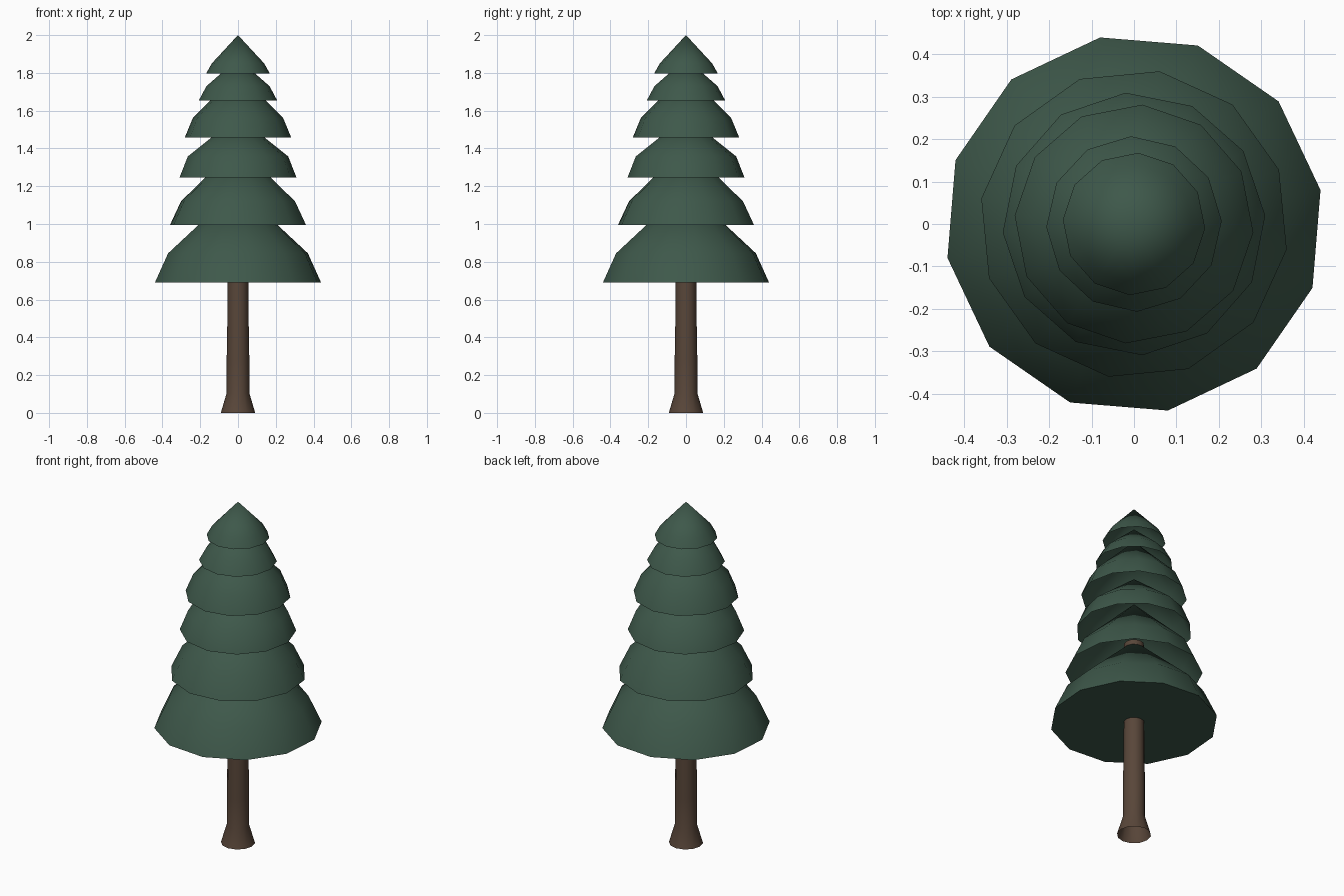
import bpy, bmesh
from math import cos, sin, radians, tau

cube = bpy.data.objects.get("Cube")
if cube:
    bpy.data.objects.remove(cube)

SIDES = 12


def material(name, rgb):
    mat = bpy.data.materials.new(name)
    mat.use_nodes = True
    mat.diffuse_color = (*rgb, 1)
    bsdf = next(n for n in mat.node_tree.nodes if n.type == "BSDF_PRINCIPLED")
    bsdf.inputs["Base Color"].default_value = (*rgb, 1)
    return mat


def turned(name, profile, phase, mat, cap_bottom=False, cap_top=False):
    """Revolve (radius, height) points; a zero radius becomes a single tip."""
    bm = bmesh.new()
    rings = []
    for r, z in profile:
        if r == 0:
            rings.append([bm.verts.new((0, 0, z))] * SIDES)
        else:
            angles = [radians(phase) + tau * i / SIDES for i in range(SIDES)]
            rings.append([bm.verts.new((r * cos(a), r * sin(a), z)) for a in angles])
    for low, high in zip(rings, rings[1:]):
        for i in range(SIDES):
            j = (i + 1) % SIDES
            corners = [low[i], low[j], high[j], high[i]]
            bm.faces.new(list(dict.fromkeys(corners)))
    for face in bm.faces:
        face.smooth = True
    # Flat caps with crisp rims
    caps = []
    if cap_bottom:
        caps.append(bm.faces.new(rings[0][::-1]))
    if cap_top:
        caps.append(bm.faces.new(rings[-1]))
    for cap in caps:
        for edge in cap.edges:
            edge.smooth = False
    mesh = bpy.data.meshes.new(name)
    bm.to_mesh(mesh)
    bm.free()
    mesh.materials.append(mat)
    obj = bpy.data.objects.new(name, mesh)
    bpy.context.collection.objects.link(obj)
    return obj


green = material("needle green", (0.048, 0.098, 0.069))
brown = material("bark brown", (0.098, 0.061, 0.041))

# Trunk with a flared, open foot, reaching through the lowest tier
turned("trunk", [(0.091, 0), (0.06, 0.105), (0.06, 0.28), (0.056, 0.51), (0.053, 1.17)],
       0, brown, cap_top=True)

# Foliage tiers: rim radius, rim height, shoulder radius, shoulder height, tip height, turn
tiers = [
    (0.447, 0.69, 0.376, 0.845, 1.19, 10.3),
    (0.365, 0.995, 0.306, 1.12, 1.415, 20.5),
    (0.31, 1.247, 0.266, 1.358, 1.57, 3.7),
    (0.282, 1.459, 0.24, 1.56, 1.80, 26),
    (0.207, 1.655, 0.167, 1.73, 1.875, 2),
    (0.168, 1.798, 0.139, 1.85, 2.0, 26.6),
]
for n, (rim, z0, shoulder, z1, tip, phase) in enumerate(tiers):
    # Only the lowest tier is closed underneath
    turned(f"foliage_tier_{n + 1}", [(rim, z0), (shoulder, z1), (0, tip)],
           phase, green, cap_bottom=(n == 0))
